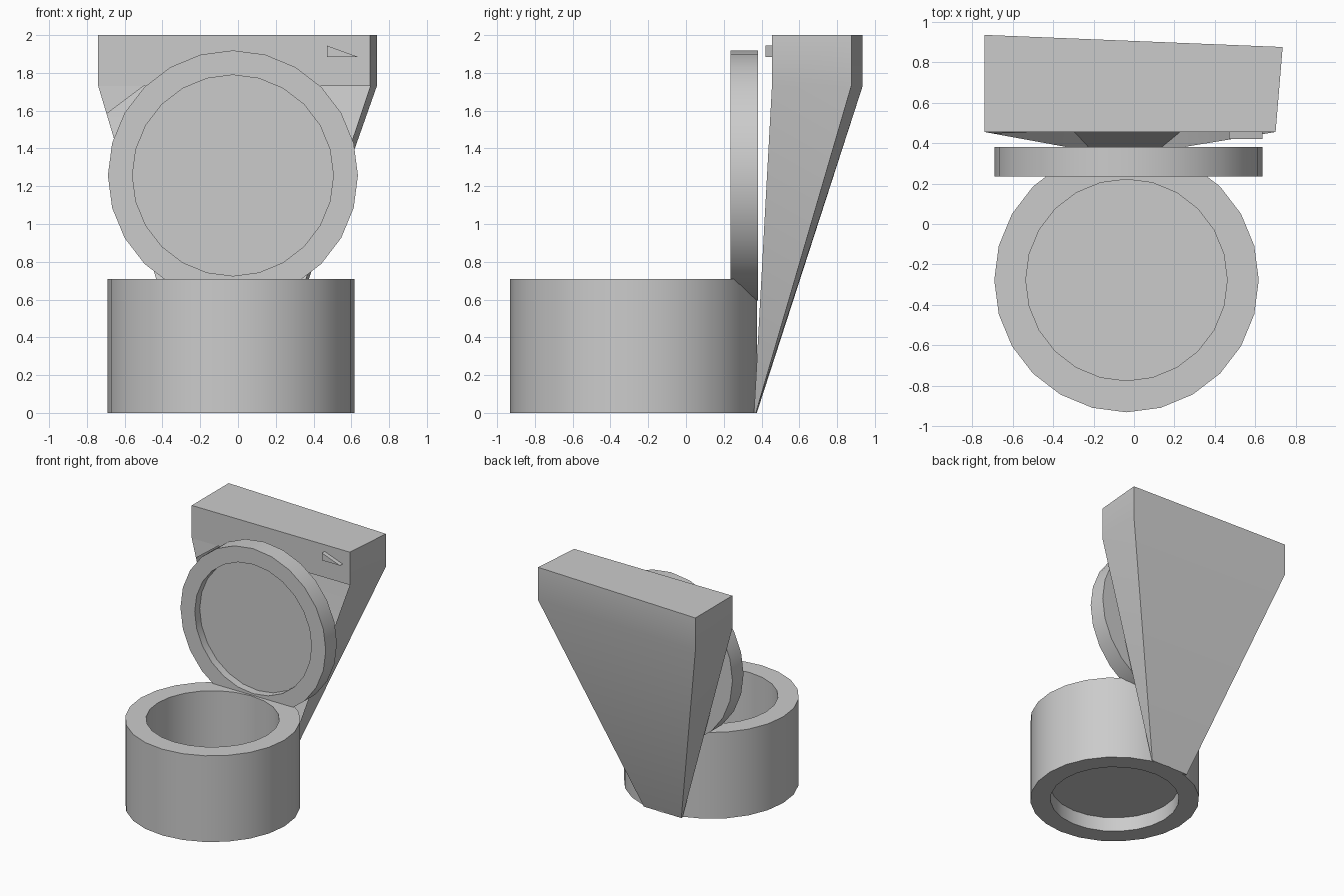
import bpy, bmesh, math
from mathutils import Matrix, Vector

if "Cube" in bpy.data.objects:
    bpy.data.objects.remove(bpy.data.objects["Cube"])

grey = bpy.data.materials.new("light_grey")
grey.diffuse_color = (0.6, 0.6, 0.6, 1)
grey.use_nodes = True
grey.node_tree.nodes["Principled BSDF"].inputs["Base Color"].default_value = grey.diffuse_color


def finish(name, bm, recalc=True):
    if recalc:
        bmesh.ops.recalc_face_normals(bm, faces=bm.faces)
    mesh = bpy.data.meshes.new(name)
    bm.to_mesh(mesh)
    bm.free()
    mesh.materials.append(grey)
    ob = bpy.data.objects.new(name, mesh)
    bpy.context.collection.objects.link(ob)
    bpy.ops.object.select_all(action='DESELECT')
    ob.select_set(True)
    bpy.context.view_layer.objects.active = ob
    bpy.ops.object.shade_smooth_by_angle(angle=math.radians(30))
    return ob


def lathe(name, profile, matrix, sides=24):
    """Spin an (r, z) profile; the two ends are closed by flat caps."""
    bm = bmesh.new()
    rings = [[bm.verts.new((r * math.cos(2 * math.pi * i / sides),
                            r * math.sin(2 * math.pi * i / sides), z))
              for i in range(sides)] for r, z in profile]
    for a, b in zip(rings, rings[1:]):
        for i in range(sides):
            j = (i + 1) % sides
            bm.faces.new((a[i], a[j], b[j], b[i]))
    bm.faces.new(rings[0])
    bm.faces.new(rings[-1])
    bm.transform(matrix)
    return finish(name, bm)


# Bowl: thick ring with a deep well and a shallow recess underneath
lathe("bowl", [(0.498, 0.12), (0.498, 0), (0.654, 0), (0.654, 0.71),
               (0.498, 0.71), (0.498, 0.14)],
      Matrix.Translation((-0.037, -0.277, 0)))

# Raised lid: upright disc with a recessed front
lathe("lid", [(0.662, 0), (0.662, 0.145), (0.532, 0.145), (0.532, 0.08)],
      Matrix.Translation((-0.027, 0.38, 1.257)) @ Matrix.Rotation(math.pi / 2, 4, 'X'))

# Tank: skewed box tapering down to a narrow foot, open at the front below the box
plan = [(-0.74, 0.455), (0.70, 0.455), (0.735, 0.875), (-0.74, 0.935)]
foot = [(-0.22, 0.36), (0.12, 0.36), (0.125, 0.37), (-0.22, 0.375)]
bm = bmesh.new()
top, mid = ([bm.verts.new((x, y, z)) for x, y in plan] for z in (2.0, 1.73))
low = [bm.verts.new((x, y, 0)) for x, y in foot]
bm.faces.new(top)
bm.faces.new(low[::-1])
for i in range(4):
    j = (i + 1) % 4
    bm.faces.new((mid[i], mid[j], top[j], top[i]))
    if i > 0:
        bm.faces.new((low[i], low[j], mid[j], mid[i]))
# Small gusset in the left front corner
corner = bm.verts.new(mid[0].co.lerp(low[0].co, 0.085))
inner = bm.verts.new(mid[0].co + Vector((0.24, 0, 0)))
bm.faces.new((mid[0], corner, inner))
finish("tank", bm, recalc=False)

# Flush handle: small triangular wedge
bm = bmesh.new()
tri = [(0.47, 1.945), (0.47, 1.885), (0.635, 1.885)]
face = bm.faces.new([bm.verts.new((x, 0.42, z)) for x, z in tri])
side = bmesh.ops.extrude_face_region(bm, geom=[face])
bmesh.ops.translate(bm, vec=(0, 0.036, 0),
                    verts=[v for v in side["geom"] if isinstance(v, bmesh.types.BMVert)])
finish("flush_handle", bm)
